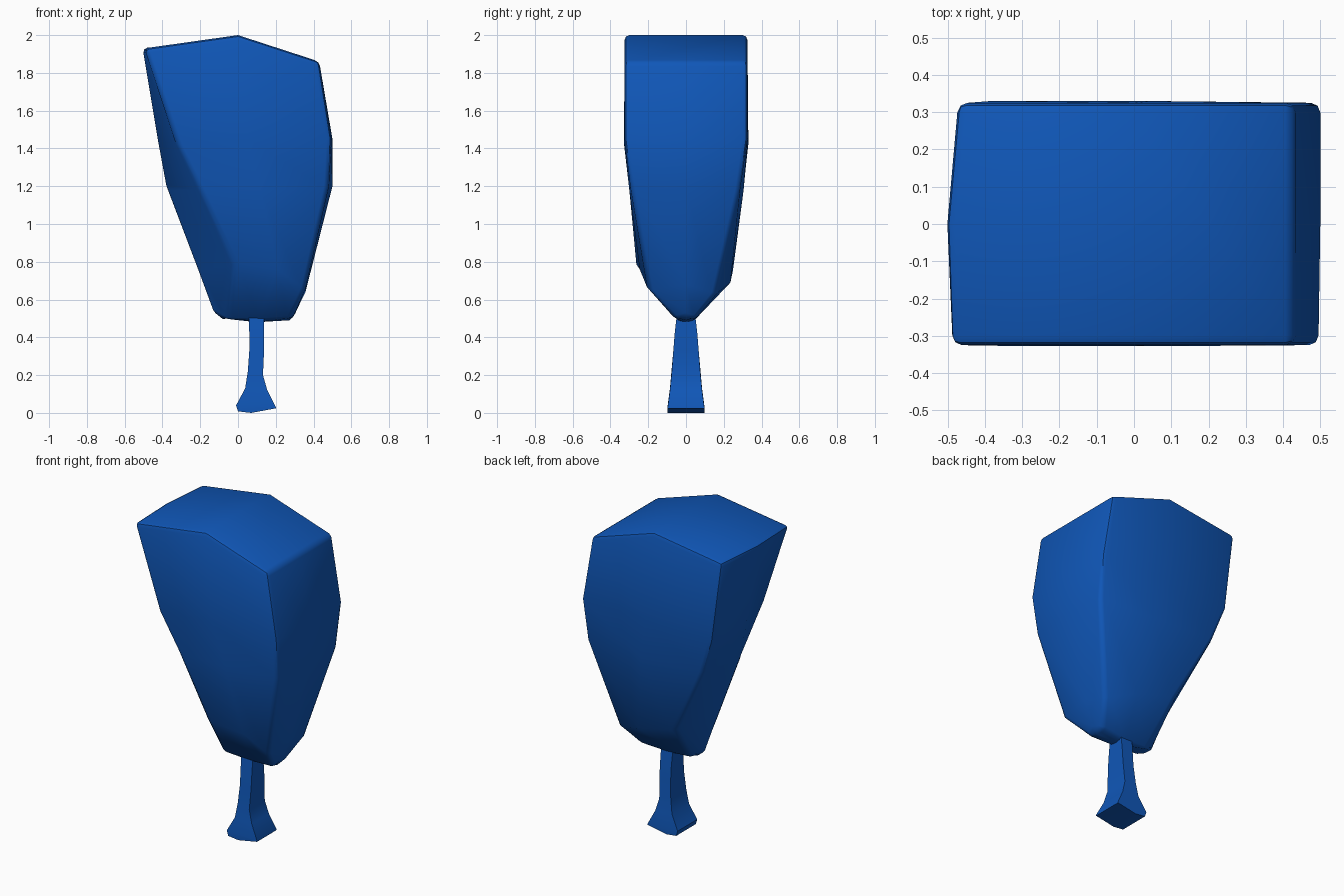
import bpy, bmesh, math

if "Cube" in bpy.data.objects:
    bpy.data.objects.remove(bpy.data.objects["Cube"])

blue = bpy.data.materials.new("blue")
blue.diffuse_color = (0.005, 0.095, 0.48, 1)
blue.use_nodes = True
blue.node_tree.nodes["Principled BSDF"].inputs["Base Color"].default_value = blue.diffuse_color


def loft(name, rings):
    """Skin rings of points, leaving the ends open for caps."""
    bm = bmesh.new()
    vr = [[bm.verts.new(p) for p in r] for r in rings]
    n = len(rings[0])
    for a, b in zip(vr, vr[1:]):
        for i in range(n):
            j = (i + 1) % n
            bm.faces.new((a[i], a[j], b[j], b[i]))
    return bm, vr


def finish(bm, name):
    bmesh.ops.recalc_face_normals(bm, faces=bm.faces)
    me = bpy.data.meshes.new(name)
    bm.to_mesh(me)
    bm.free()
    ob = bpy.data.objects.new(name, me)
    bpy.context.collection.objects.link(ob)
    me.materials.append(blue)
    bpy.ops.object.select_all(action='DESELECT')
    bpy.context.view_layer.objects.active = ob
    ob.select_set(True)
    return ob


# Foliage: rings ordered left, front-left, front, front-right, right,
# back-right, back, back-left; from the roofed top down to the wedge bottom
rings = [
    [(-.505, 0, 1.93), (-.495, -.325, 1.93), (0, -.325, 2), (.43, -.325, 1.86),
     (.43, 0, 1.86), (.43, .325, 1.86), (0, .325, 2), (-.475, .325, 1.93)],
    [(-.425, 0, 1.45), (-.32, -.328, 1.42), (.05, -.328, 1.45), (.495, -.325, 1.45),
     (.5, 0, 1.45), (.5, .325, 1.45), (.05, .33, 1.45), (-.41, .33, 1.42)],
    [(-.375, 0, 1.18), (-.2, -.30, 1.18), (.12, -.30, 1.18), (.48, -.295, 1.2),
     (.5, 0, 1.2), (.49, .285, 1.18), (.1, .305, 1.18), (-.33, .305, 1.2)],
    [(-.215, 0, .75), (-.02, -.265, .79), (.21, -.245, .76), (.355, -.2, .65),
     (.365, 0, .68), (.355, .16, .63), (.17, .235, .69), (-.1, .25, .76)],
    [(-.14, 0, .53), (-.06, -.035, .485), (.1, -.035, .48), (.28, -.055, .495),
     (.295, 0, .505), (.28, .05, .495), (.1, .035, .48), (-.06, .035, .485)],
]
bm, vr = loft("foliage", rings)
for ring in (vr[0], vr[-1]):
    l, fl, f, fr, r, br, b, bl = ring
    bm.faces.new((l, fl, f, b, bl))
    bm.faces.new((f, fr, r, br, b))
foliage = finish(bm, "foliage")
bev = foliage.modifiers.new("soft_edges", 'BEVEL')
bev.width = 0.025
bev.segments = 2
bev.limit_method = 'ANGLE'
bev.angle_limit = math.radians(35)
bpy.ops.object.modifier_apply(modifier=bev.name)
bpy.ops.object.shade_smooth_by_angle(angle=math.radians(40))

# Trunk: rows of (left x, left z, right x, right z, half depth), top to flared foot
rows = [(.055, .55, .138, .55, .045), (.06, .42, .138, .42, .06),
        (.06, .33, .138, .33, .067), (.052, .22, .132, .2, .077),
        (.038, .13, .155, .12, .085), (-.01, .04, .2, .03, .097),
        (0, .008, .2, .024, .097)]
bm, vr = loft("trunk", [[(a, -h, za), (b, -h, zb), (b, h, zb), (a, h, za)]
                        for a, za, b, zb, h in rows])
bm.faces.new(vr[0])
# Slightly keeled underside
a, b, c, d = vr[-1]
m0, m1 = bm.verts.new((.07, -.097, 0)), bm.verts.new((.07, .097, 0))
for f in ((a, m0, m1, d), (m0, b, c, m1), (a, b, m0), (c, d, m1)):
    bm.faces.new(f)
finish(bm, "trunk")
bpy.ops.object.shade_smooth_by_angle(angle=math.radians(35))
